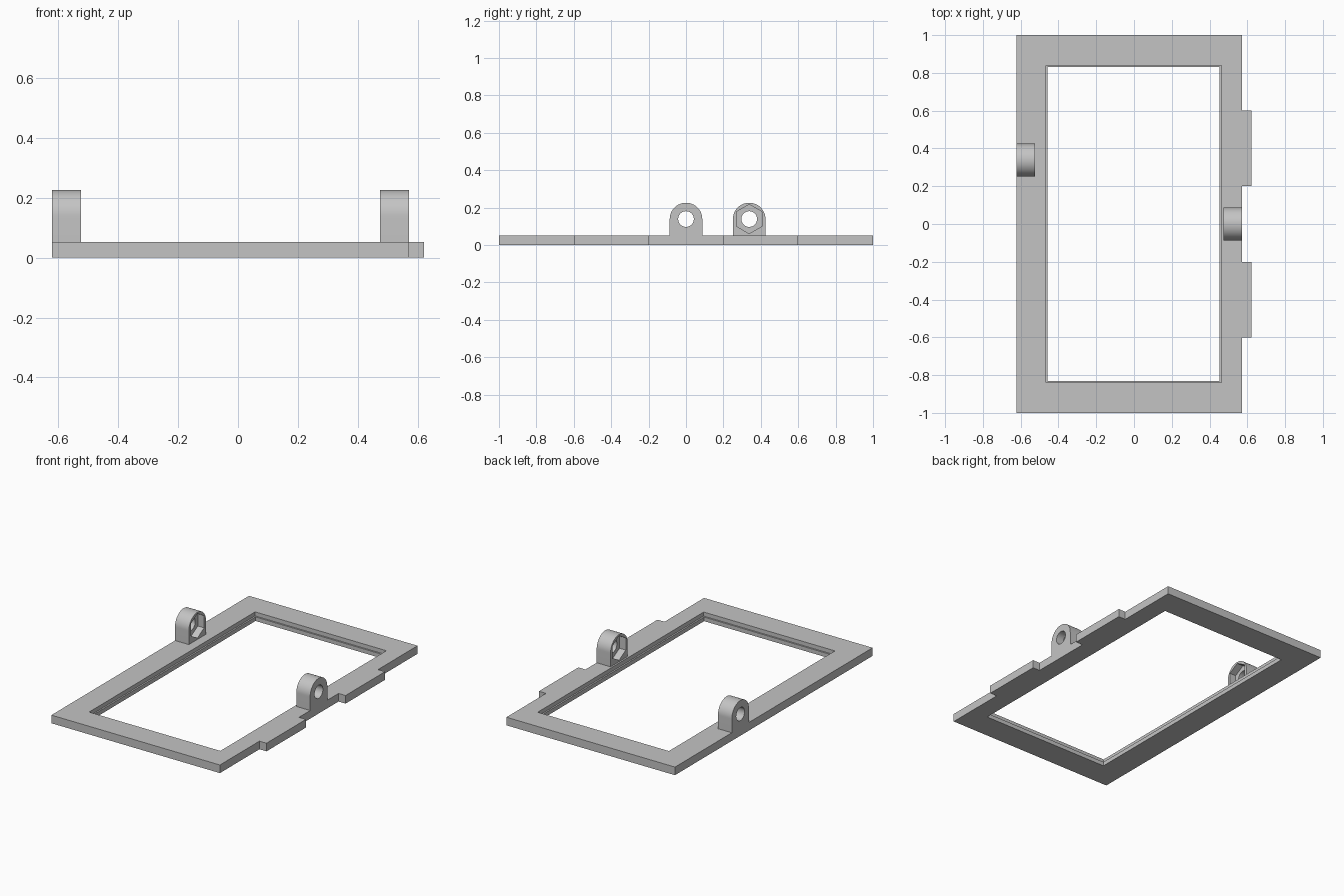
import bpy
import bmesh
import math
from mathutils import Vector

cube = bpy.data.objects.get("Cube")
if cube:
    bpy.data.objects.remove(cube, do_unlink=True)

grey = bpy.data.materials.new("plain grey")
grey.use_nodes = True
colour = (0.55, 0.55, 0.55, 1)
grey.diffuse_color = colour
grey.node_tree.nodes["Principled BSDF"].inputs["Base Color"].default_value = colour

THICK = 0.052          # plate thickness
LEFT, RIGHT, TAB = -0.622, 0.572, 0.622


def prism(name, points, offset):
    """Extrude a closed 3D outline along offset."""
    bm = bmesh.new()
    face = bm.faces.new([bm.verts.new(p) for p in points])
    top = bmesh.ops.extrude_face_region(bm, geom=[face])
    moved = [v for v in top["geom"] if isinstance(v, bmesh.types.BMVert)]
    bmesh.ops.translate(bm, verts=moved, vec=Vector(offset))
    bmesh.ops.recalc_face_normals(bm, faces=bm.faces)
    mesh = bpy.data.meshes.new(name)
    bm.to_mesh(mesh)
    bm.free()
    mesh.materials.append(grey)
    obj = bpy.data.objects.new(name, mesh)
    bpy.context.collection.objects.link(obj)
    return obj


def cut(obj, cutter):
    """Subtract the cutter, then discard it."""
    cutter.hide_render = True
    mod = obj.modifiers.new("cut", "BOOLEAN")
    mod.operation = "DIFFERENCE"
    mod.solver = "EXACT"
    mod.object = cutter
    bpy.context.view_layer.objects.active = obj
    bpy.ops.object.modifier_apply(modifier=mod.name)
    bpy.data.objects.remove(cutter, do_unlink=True)


def rectangle(x0, x1, y, z):
    return [(x0, -y, z), (x1, -y, z), (x1, y, z), (x0, y, z)]


def circle(x, y, z, radius, count, start=0.0, sweep=2 * math.pi):
    """Points round an axis along x."""
    angles = [start + sweep * i / count for i in range(count)]
    return [(x, y + radius * math.cos(a), z + radius * math.sin(a)) for a in angles]


# Plate outline with two edge tabs
outline = [(LEFT, -1, 0), (RIGHT, -1, 0)]
for y0, y1 in ((-0.6, -0.2), (0.2, 0.6)):
    outline += [(RIGHT, y0, 0), (TAB, y0, 0), (TAB, y1, 0), (RIGHT, y1, 0)]
outline += [(RIGHT, 1, 0), (LEFT, 1, 0)]
frame = prism("frame", outline, (0, 0, THICK))

# Window opening with a narrow ledge halfway down
cut(frame, prism("opening", rectangle(-0.457, 0.453, 0.83, -0.1), (0, 0, 0.3)))
cut(frame, prism("rebate", rectangle(-0.467, 0.463, 0.84, THICK / 2), (0, 0, 0.3)))


def lug(name, outer_x, inward, y):
    """Round-topped lug with a through hole and a hex nut pocket on its inner face."""
    width, radius, axis_z, pocket = 0.098, 0.087, 0.139, 0.045
    profile = circle(outer_x, y, axis_z, radius, 32, 0, math.pi)
    profile += [(outer_x, y - radius, axis_z),
                (outer_x, y - radius, THICK), (outer_x, y + radius, THICK)]
    body = prism(name, profile, (inward * width, 0, 0))
    hole = circle(outer_x - inward * 0.1, y, axis_z, 0.042, 32)
    cut(body, prism("hole", hole, (inward * 0.4, 0, 0)))
    nut = circle(outer_x + inward * (width - pocket), y, axis_z, 0.078, 6, math.pi / 2)
    cut(body, prism("nut", nut, (inward * 0.2, 0, 0)))
    bpy.ops.object.select_all(action="DESELECT")
    body.select_set(True)
    bpy.context.view_layer.objects.active = body
    bpy.ops.object.shade_smooth_by_angle(angle=math.radians(30))


# Mounting lugs on the two long sides
lug("left_lug", RIGHT, -1, 0.0)
lug("right_lug", LEFT, 1, 0.338)
